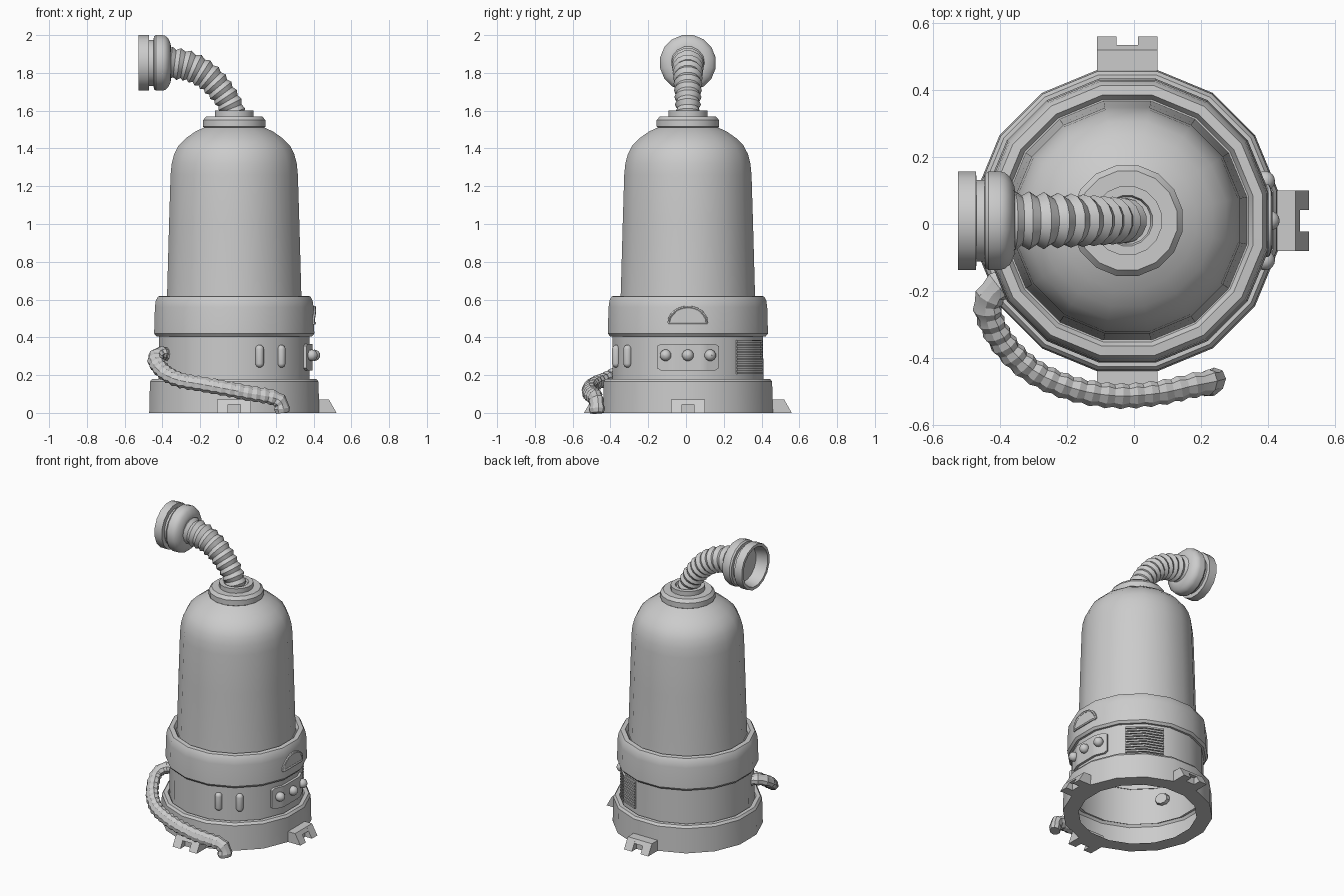
import bpy, bmesh, math
from math import pi, sin, cos
from mathutils import Vector, Matrix

if "Cube" in bpy.data.objects:
    bpy.data.objects.remove(bpy.data.objects["Cube"])

CX, CY, N = -0.02, 0.01, 16


def finish(name, verts, faces, matrix=None, angle=32):
    me = bpy.data.meshes.new(name)
    me.from_pydata([tuple(v) for v in verts], [], faces)
    if matrix:
        me.transform(matrix)
    bm = bmesh.new()
    bm.from_mesh(me)
    bmesh.ops.remove_doubles(bm, verts=bm.verts, dist=1e-5)
    bmesh.ops.recalc_face_normals(bm, faces=bm.faces)
    bm.to_mesh(me)
    bm.free()
    ob = bpy.data.objects.new(name, me)
    bpy.context.collection.objects.link(ob)
    bpy.ops.object.select_all(action='DESELECT')
    ob.select_set(True)
    bpy.context.view_layer.objects.active = ob
    bpy.ops.object.shade_smooth_by_angle(angle=math.radians(angle))
    return ob


def skin(rings, caps=False):
    """Faces joining closed rings of points."""
    n = len(rings[0])
    verts = [v for r in rings for v in r]
    faces = [(i * n + j, i * n + (j + 1) % n, (i + 1) * n + (j + 1) % n, (i + 1) * n + j)
             for i in range(len(rings) - 1) for j in range(n)]
    if caps:
        faces += [tuple(range(n)), tuple(range(len(verts) - n, len(verts)))]
    return verts, faces


def lathe(name, profile, matrix=None, n=N, angle=32):
    """Revolve (flat-side radius, z) pairs about z, with a flat side facing each axis."""
    k = 1 / cos(pi / n)
    rings = [[(r * k * cos((j + .5) * 2 * pi / n), r * k * sin((j + .5) * 2 * pi / n), z)
              for j in range(n)] for r, z in profile]
    m = matrix or Matrix.Translation((CX, CY, 0))
    return finish(name, *skin(rings), m, angle)


def wall(theta, z, r):
    """Point on the sixteen-sided wall."""
    d = (theta + pi / N) % (2 * pi / N) - pi / N
    return Vector((CX + r / cos(d) * cos(theta), CY + r / cos(d) * sin(theta), z))


def plate(name, cols, r0, r1, theta):
    """Raised plate following the wall; cols are (across, z low, z high)."""
    rings = []
    for u, lo, hi in cols:
        t = theta + u / r0
        rings.append([wall(t, lo, r0), wall(t, lo, r1), wall(t, hi, r1), wall(t, hi, r0)])
    return finish(name, *skin(rings, True))


def smooth_path(pts, count):
    """Evenly indexed Catmull-Rom samples through the points."""
    p = [Vector(q) for q in pts]
    p = [2 * p[0] - p[1]] + p + [2 * p[-1] - p[-2]]
    fine = []
    for i in range(1, len(p) - 2):
        for s in range(20):
            t = s / 20
            a, b, c, d = p[i - 1:i + 3]
            fine.append(.5 * (2 * b + (c - a) * t + (2 * a - 5 * b + 4 * c - d) * t * t
                              + (3 * b - a - 3 * c + d) * t ** 3))
    fine.append(p[-2])
    dist = [0]
    for a, b in zip(fine, fine[1:]):
        dist.append(dist[-1] + (b - a).length)
    out, k = [], 0
    for i in range(count):
        target = dist[-1] * i / (count - 1)
        while k < len(fine) - 2 and dist[k + 1] < target:
            k += 1
        f = (target - dist[k]) / (dist[k + 1] - dist[k])
        out.append(fine[k].lerp(fine[k + 1], f))
    return out


def hose(name, path, side, radius, sides, flat=1, angle=32):
    """Sweep a ring along a path; radius(i, fraction) gives its size."""
    rings, side = [], Vector(side)
    for i, p in enumerate(path):
        t = (path[min(i + 1, len(path) - 1)] - path[max(i - 1, 0)]).normalized()
        side = (side - t * side.dot(t)).normalized()
        up = t.cross(side)
        r = radius(i, i / (len(path) - 1))
        rings.append([p + side * r * cos(2 * pi * j / sides) + up * r * flat * sin(2 * pi * j / sides)
                      for j in range(sides)])
    return finish(name, *skin(rings, True), None, angle)


# Body, stacked from the floor up
lathe("base_ring", [(.355, 0), (.45, 0), (.446, .165), (.435, .18), (.41, .18), (.40, .16)])
lathe("middle_band", [(.40, .16), (.398, .41)])
lathe("upper_ring", [(.395, .405), (.412, .405), (.424, .42), (.42, .56), (.415, .595),
                     (.403, .617), (.375, .62), (.362, .60), (.35, .60)])
lathe("dome", [(.357, .60), (.355, .64), (.345, 1.0), (.337, 1.26), (.331, 1.32), (.318, 1.37),
               (.295, 1.415), (.255, 1.455), (.205, 1.49), (.15, 1.515)])
lathe("collar", [(.15, 1.505), (.165, 1.515), (.165, 1.55), (.148, 1.57), (.103, 1.57),
                 (.103, 1.60), (.075, 1.60), (.07, 1.585), (.001, 1.585)])

# Upper ribbed neck
neck = smooth_path([(-.018, CY, 1.57), (-.04, CY, 1.63), (-.085, CY, 1.70), (-.16, CY, 1.78),
                    (-.26, CY, 1.835), (-.38, CY, 1.855)], 23)
hose("ribbed_neck", neck, (0, 1, 0),
     lambda i, f: (.066 + .025 * f) * (1 if i % 2 else .84), 14, 1, 28)

# Round nozzle head, open toward -x
head = Matrix.Translation((0, CY, 1.853)) @ Matrix.Rotation(pi / 2, 4, 'Y')
lathe("nozzle_head", [(.001, -.355), (.09, -.355), (.105, -.358), (.13, -.37), (.143, -.385),
                      (.147, -.40), (.147, -.435), (.14, -.445), (.122, -.447), (.122, -.47),
                      (.147, -.472), (.147, -.526), (.128, -.526), (.112, -.45), (.001, -.45)], head)

# Lower ribbed hose running along the floor
low = smooth_path([(-.345, -.155, .305), (-.41, -.19, .315), (-.438, -.25, .285), (-.395, -.35, .22),
                   (-.31, -.435, .175), (-.19, -.49, .152), (-.06, -.513, .128), (.07, -.505, .103),
                   (.17, -.483, .085), (.222, -.474, .06), (.235, -.472, 0)], 47)
hose("ribbed_hose", low, (.45, -.9, 0),
     lambda i, f: (.048 if f < .1 or f > .95 else .046) * (1 if i % 2 else .84), 9, .8, 25)

# Three forked feet: two side cheeks and a notched bridge
cheek = [(.43, 0), (.55, 0), (.51, .07), (.43, .07)]
bridge = [(.43, 0), (.50, 0), (.50, .045), (.524, .045), (.51, .07), (.43, .07)]
for name, turn in (("right", 0), ("back", 90), ("front", -90)):
    verts, faces = [], []
    for prof, a, b in ((cheek, -.09, -.032), (bridge, -.032, .032), (cheek, .032, .09)):
        v, f = skin([[(x, a, z) for x, z in prof], [(x, b, z) for x, z in prof]], True)
        faces += [tuple(i + len(verts) for i in q) for q in f]
        verts += v
    m = Matrix.Translation((CX - (.008 if turn == 0 else 0), CY, 0)) @ Matrix.Rotation(math.radians(turn), 4, 'Z')
    finish(name + "_foot", verts, faces, m)

# Control panel with three round buttons
cols = []
for i in range(17):
    u = -.16 + .02 * i
    cut = .012 if i in (0, 16) else 0
    cols.append((u, .225 + cut, .365 - cut))
plate("control_panel", cols, .395, .415, 0)
ball = [(.03 * max(sin(a * pi / 8), .01), -.03 * cos(a * pi / 8)) for a in range(9)]
stem = [(.016, -.03), (.016, .012), (.001, .012)]
for k, u in enumerate((-.112, 0, .112)):
    t = u / .40
    m = Matrix.Translation(wall(t, .305, .425)) @ Matrix.Rotation(t, 4, 'Z') @ Matrix.Rotation(pi / 2, 4, 'Y')
    lathe(f"button_{k}", ball, m, 12)
    lathe(f"button_stem_{k}", stem, m, 12)

# Louvred vent
vent = math.radians(56.25)
span = [-.115, -.058, 0, .058, .115]
plate("vent_back", [(u, .205, .385) for u in span], .39, .402, vent)
for k in range(10):
    z = .205 + .0185 * k
    plate(f"vent_slat_{k}", [(u, z, z + .011) for u in span], .395, .412, vent)

# Two upright oval lamps
lamp = [(.022 * max(sin(a * pi / 8), .01), (.262 if a < 4 else .338) - .022 * cos(a * pi / 8))
        for a in range(9)]
lamp.insert(4, (.022, .262))
for k, deg in enumerate((-70.5, -52)):
    p = wall(math.radians(deg), 0, .402)
    lathe(f"lamp_{k}", lamp, Matrix.Translation(p), 12)

# Half-round gauge with raised rim
arc = [pi * i / 12 for i in range(13)]
plate("gauge_face", [(-.097 * cos(a), .475, .476 + .082 * sin(a)) for a in arc], .41, .427, 0)
rim = [(-.1 * cos(a), .475 + .085 * sin(a)) for a in arc]
hose("gauge_rim", [wall(u / .42, z, .425) for u, z in rim], (1, 0, 0), lambda i, f: .008, 6)
hose("gauge_sill", [wall(u / .42, .475, .425) for u in (-.1, -.082, 0, .082, .1)],
     (1, 0, 0), lambda i, f: .008, 6)
